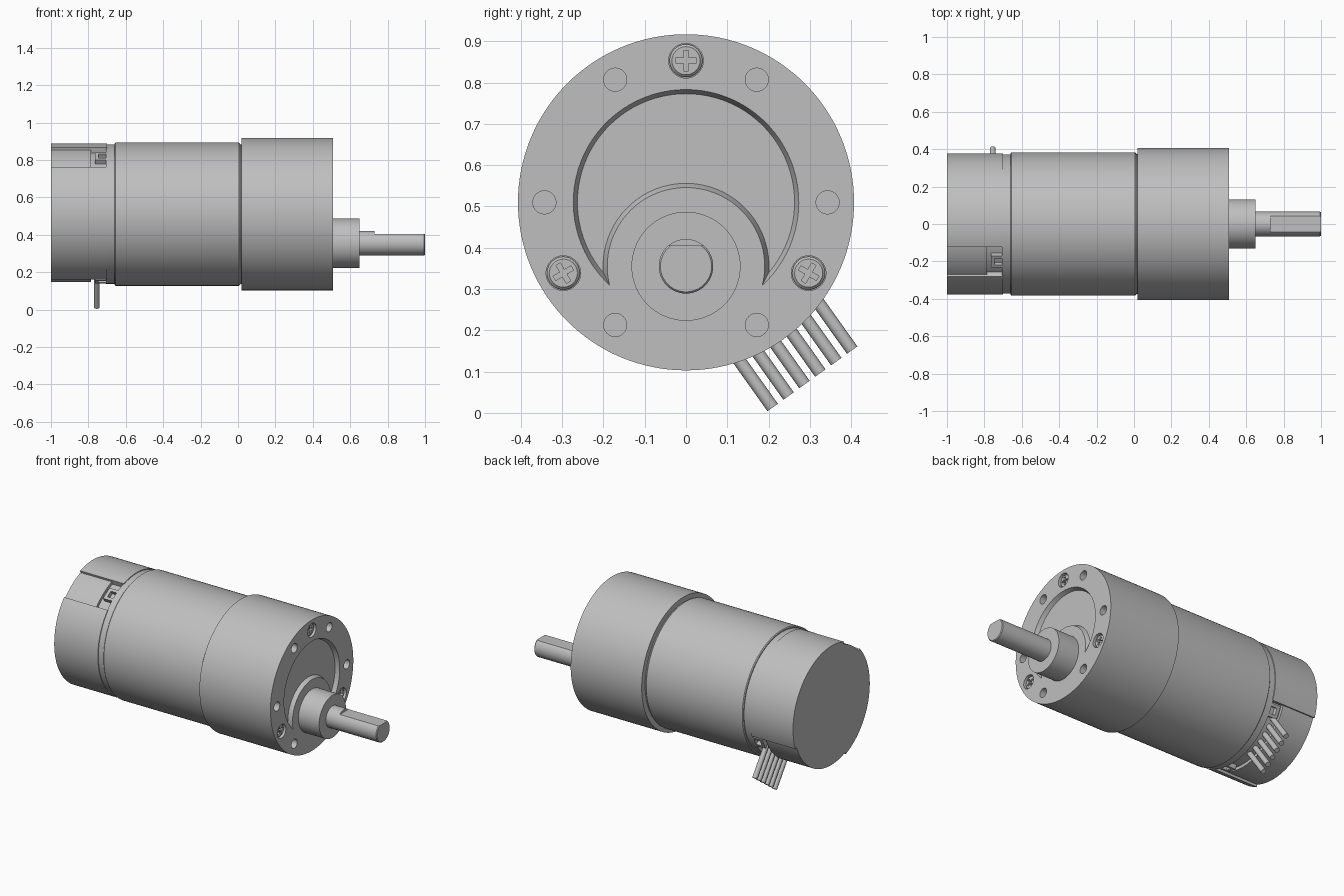
import bpy, bmesh, math
from mathutils import Matrix, Vector

if "Cube" in bpy.data.objects:
    bpy.data.objects.remove(bpy.data.objects["Cube"])

AXIS_Z = 0.51      # motor axis height
SHAFT_Z = 0.355    # offset output shaft height

grey = bpy.data.materials.new("metal_grey")
grey.diffuse_color = (0.52, 0.52, 0.52, 1)
grey.use_nodes = True
grey.node_tree.nodes["Principled BSDF"].inputs["Base Color"].default_value = grey.diffuse_color


def arc(r, a0, a1, n, cy=0.0, cz=AXIS_Z):
    """Points (y, z) along an arc, angles in degrees, both ends included."""
    return [(cy + r * math.cos(math.radians(a0 + (a1 - a0) * i / n)),
             cz + r * math.sin(math.radians(a0 + (a1 - a0) * i / n))) for i in range(n + 1)]


def circle(r, cy=0.0, cz=AXIS_Z, n=96):
    return arc(r, 0, 360, n, cy, cz)[:-1]


def loft(name, sections):
    """Solid joining (x, outline) sections that share a point count."""
    bm = bmesh.new()
    rings = [[bm.verts.new((x, y, z)) for y, z in pts] for x, pts in sections]
    n = len(rings[0])
    for a, b in zip(rings, rings[1:]):
        for i in range(n):
            j = (i + 1) % n
            bm.faces.new((a[i], a[j], b[j], b[i]))
    bm.faces.new(rings[0])
    bm.faces.new(rings[-1])
    bmesh.ops.recalc_face_normals(bm, faces=bm.faces)
    me = bpy.data.meshes.new(name)
    bm.to_mesh(me)
    bm.free()
    me.materials.append(grey)
    ob = bpy.data.objects.new(name, me)
    bpy.context.collection.objects.link(ob)
    return ob


def turned(name, profile, cy=0.0, cz=AXIS_Z, n=96):
    return loft(name, [(x, circle(r, cy, cz, n)) for x, r in profile])


def box(name, x0, x1, cy, cz, w, h, angle=0):
    """Box along x with its cross-section turned by angle degrees."""
    c, s = math.cos(math.radians(angle)), math.sin(math.radians(angle))
    pts = [(cy + u * c - v * s, cz + u * s + v * c)
           for u, v in ((-w / 2, -h / 2), (w / 2, -h / 2), (w / 2, h / 2), (-w / 2, h / 2))]
    return loft(name, [(x0, pts), (x1, pts)])


def cut(ob, cutters):
    bpy.context.view_layer.objects.active = ob
    for c in cutters:
        c.hide_render = True
        m = ob.modifiers.new("cut", 'BOOLEAN')
        m.operation, m.solver, m.object = 'DIFFERENCE', 'EXACT', c
        bpy.ops.object.modifier_apply(modifier=m.name)
    for c in cutters:
        bpy.data.objects.remove(c)


def polar(r, a):
    return r * math.cos(math.radians(a)), AXIS_Z + r * math.sin(math.radians(a))


def crescent(R, r):
    """Moon outline: big circle on the motor axis minus a circle around the shaft."""
    d = AXIS_Z - SHAFT_Z
    z = (r * r - R * R - d * d) / (2 * d)
    y = math.sqrt(R * R - z * z)
    a = math.degrees(math.atan2(z, y))
    b = math.degrees(math.atan2(z + d, y))
    outer = arc(R, a, 180 - a, 64)
    inner = arc(r, 180 - b, b, 48, 0, SHAFT_Z)
    return outer + inner[1:-1]


# Gearbox with crescent recess, mounting holes and screw counterbores
FACE = 0.508
gearbox = turned("gearbox", [(0.02, 0.407), (FACE, 0.407)], n=128)
cutters = [loft("recess_cutter", [(FACE - 0.025, crescent(0.263, 0.201)),
                                  (FACE + 0.002, crescent(0.274, 0.190))])]
for a in range(0, 360, 60):
    cutters.append(turned("hole_cutter", [(FACE - 0.06, 0.028), (0.55, 0.028)], *polar(0.343, a), 32))
for a in (90, 210, 330):
    cutters.append(turned("screw_cutter", [(FACE - 0.03, 0.042), (0.55, 0.042)], *polar(0.343, a), 32))
cut(gearbox, cutters)

# Cross-head screws
for a in (90, 210, 330):
    y, z = polar(0.343, a)
    screw = turned("screw", [(0.46, 0.040), (0.491, 0.040), (0.497, 0.034)], y, z, 32)
    cut(screw, [box("cross_cutter", 0.478, 0.52, y, z, w, h, a)
                for w, h in ((0.05, 0.012), (0.012, 0.05))])

# Motor can with rounded front edge, and the narrow neck ahead of the rear cap
turned("motor_can", [(-0.66, 0.378), (-0.655, 0.383), (0.005, 0.383), (0.015, 0.373), (0.025, 0.373)], n=128)
turned("rear_neck", [(-0.705, 0.372), (-0.65, 0.372)], n=128)


# Rear cap: two outer panels separated by a top slot and a wire bay
def cap_outline(floor):
    return (arc(0.377, -20, 109, 48) + arc(floor, 109, 138, 12)
            + arc(0.377, 138, 248, 40) + arc(floor, 248, 340, 34))


loft("rear_cap", [(-1.0, cap_outline(0.363)), (-0.785, cap_outline(0.363))])
loft("rear_cap_rim", [(-0.785, cap_outline(0.345)), (-0.70, cap_outline(0.345))])

# Latch frames in the slot and at both ends of the wire bay
for a in (123, -28, -102):
    y, z = polar(0.352, a)
    latch = box("latch", -0.765, -0.69, y, z, 0.036, 0.075, a)
    cut(latch, [box("latch_cutter", -0.745, -0.705, *polar(0.365, a), 0.04, 0.04, a)])

# Six parallel wires leaving the bay
along = Vector((0, 0.58, -0.815))
for i in range(6):
    end = Vector((-0.755, 0.21 + 0.0385 * i, 0.013 + 0.0278 * i))
    length = 0.23
    bm = bmesh.new()
    bmesh.ops.create_cone(bm, cap_ends=True, segments=20, radius1=0.0155, radius2=0.0155, depth=length)
    rot = along.to_track_quat('Z', 'Y').to_matrix().to_4x4()
    bmesh.ops.transform(bm, matrix=Matrix.Translation(end - along * length / 2) @ rot, verts=bm.verts)
    me = bpy.data.meshes.new("wire")
    bm.to_mesh(me)
    bm.free()
    me.materials.append(grey)
    bpy.context.collection.objects.link(bpy.data.objects.new("wire", me))

# Output boss and shaft with a flat
turned("shaft_boss", [(0.47, 0.132), (0.65, 0.132)], 0, SHAFT_Z, 64)
shaft = turned("output_shaft", [(0.6, 0.066), (0.995, 0.066), (1.0, 0.062)], 0, SHAFT_Z, 48)
cut(shaft, [box("flat_cutter", 0.73, 1.1, 0, 0.455, 0.3, 0.1)])

# Smooth the round surfaces, keep the edges sharp
bpy.ops.object.select_all(action='SELECT')
bpy.context.view_layer.objects.active = gearbox
bpy.ops.object.shade_smooth_by_angle(angle=math.radians(30))
